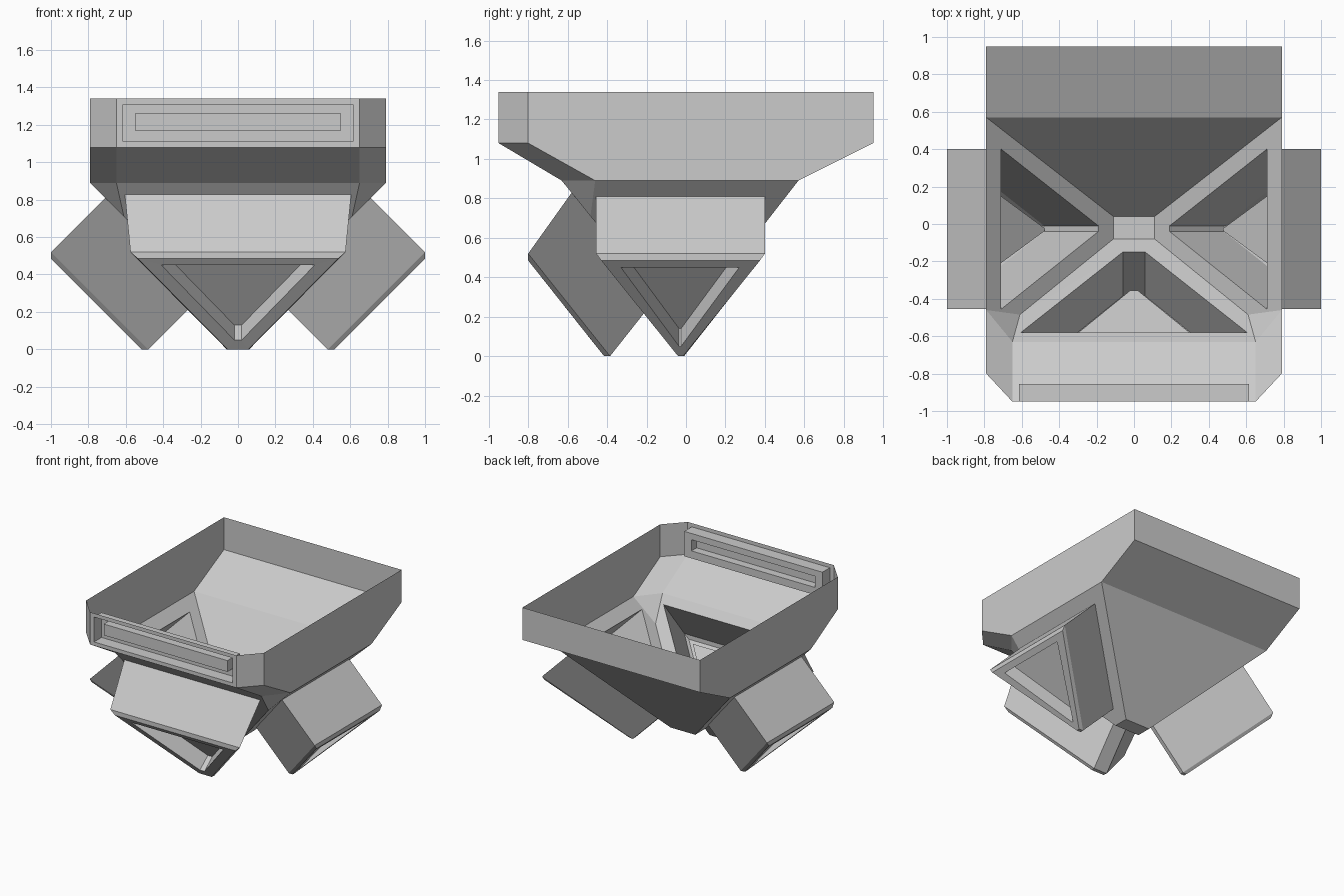
import bpy, bmesh
from mathutils import Vector
from mathutils.geometry import tessellate_polygon

if "Cube" in bpy.data.objects:
    bpy.data.objects.remove(bpy.data.objects["Cube"])


def add_face(bm, outer, hole=None):
    """Flat panel, optionally with one opening."""
    if hole is None:
        bm.faces.new([bm.verts.new(p) for p in outer])
        return
    loops = [[Vector(p) for p in outer], [Vector(p) for p in hole]]
    verts = [bm.verts.new(p) for p in outer + hole]
    for tri in tessellate_polygon(loops):
        bm.faces.new([verts[i] for i in tri])


def add_loft(bm, loops, cap=True):
    """Skin a series of matching closed loops, capping the last."""
    for a, b in zip(loops, loops[1:]):
        for i in range(len(a)):
            j = (i + 1) % len(a)
            add_face(bm, [a[i], a[j], b[j], b[i]])
    if cap:
        add_face(bm, loops[-1])


def finish(bm, name):
    bmesh.ops.remove_doubles(bm, verts=bm.verts, dist=0.0005)
    bmesh.ops.recalc_face_normals(bm, faces=bm.faces)
    # merge coplanar triangles where possible
    me = bpy.data.meshes.new(name)
    bm.to_mesh(me)
    bm.free()
    ob = bpy.data.objects.new(name, me)
    bpy.context.collection.objects.link(ob)
    return ob


def flip(pts, s):
    return [(s * x, y, z) for x, y, z in pts]


def shift(pts, d):
    return [tuple(Vector(p) + Vector(d)) for p in pts]


def rim_loop(z, yb, yc, yf):
    """Outline with square back corners and chamfered front corners."""
    return [(.79, yb, z), (.79, yc, z), (.65, yf, z),
            (-.65, yf, z), (-.79, yc, z), (-.79, yb, z)]


def symmetric(xt, yt, zt, xb, yb, zb):
    """Front chute section: wide top edge, narrow bottom edge."""
    return [(-xt, yt, zt), (xt, yt, zt), (xb, yb, zb), (-xb, yb, zb)]


def sideways(xt, y0, y1, zt, xb, y2, y3, zb):
    """Side chute section: wide top edge, narrow bottom edge."""
    return [(xt, y0, zt), (xt, y1, zt), (xb, y3, zb), (xb, y2, zb)]


# Chute sections: wall opening, outer end, bevelled end, recess mouth, recess floor
front_mouth = symmetric(.41, -.772, .45, .02, -.455, .05)
front_chute = [symmetric(.605, -.58, .828, .06, -.15, .297),
               symmetric(.575, -.80, .52, .06, -.385, 0),
               symmetric(.535, -.80, .485, .055, -.415, 0),
               front_mouth, shift(front_mouth, (0, .10, .08))]
side_mouth = sideways(.965, -.33, .27, .45, .565, -.035, -.025, .05)
side_chute = [sideways(.71, -.455, .40, .81, .19, -.04, -.01, .29),
              sideways(1.0, -.455, .40, .52, .48, -.04, -.01, 0),
              sideways(1.0, -.43, .375, .485, .515, -.04, -.015, 0),
              side_mouth, shift(side_mouth, (-.09, 0, .09))]


def slot(w, y, z0, z1):
    return [(-w, y, z0), (w, y, z0), (w, y, z1), (-w, y, z1)]


# Hopper: open rim, sloped shoulders, then tapered walls with openings
bm = bmesh.new()
top = rim_loop(1.34, .95, -.80, -.95)
mid = rim_loop(1.08, .95, -.80, -.95)
low = rim_loop(.89, .57, -.46, -.63)
for i in range(6):
    j = (i + 1) % 6
    hole = slot(.615, -.95, 1.11, 1.31) if i == 2 else None
    add_face(bm, [top[i], top[j], mid[j], mid[i]], hole)
    add_face(bm, [mid[i], mid[j], low[j], low[i]])

base_b, base_f, ridge = (.11, .04, .21), (.11, -.08, .21), (.61, -.4845, .71)
for s in (1, -1):
    add_face(bm, flip([low[0], base_b, base_f, ridge, low[1]], s),
             flip(side_chute[0], s))
    add_face(bm, flip([low[1], ridge, low[2]], s))
add_face(bm, [low[2], ridge, base_f] + flip([base_f, ridge, low[2]], -1),
         front_chute[0])
add_face(bm, [low[0], low[5]] + flip([base_b], -1) + [base_b])
add_face(bm, [base_b, base_f] + flip([base_f, base_b], -1))
finish(bm, "hopper")

# Recessed front panel with a raised bar
bm = bmesh.new()
add_loft(bm, [slot(.615, -.95, 1.11, 1.31), slot(.615, -.855, 1.11, 1.31),
              slot(.55, -.855, 1.17, 1.26), slot(.55, -.92, 1.17, 1.26)])
finish(bm, "front_panel")

# Discharge chutes
for name, loops in (("front_chute", front_chute),
                    ("right_chute", side_chute),
                    ("left_chute", [flip(l, -1) for l in side_chute])):
    bm = bmesh.new()
    add_loft(bm, loops)
    finish(bm, name)
